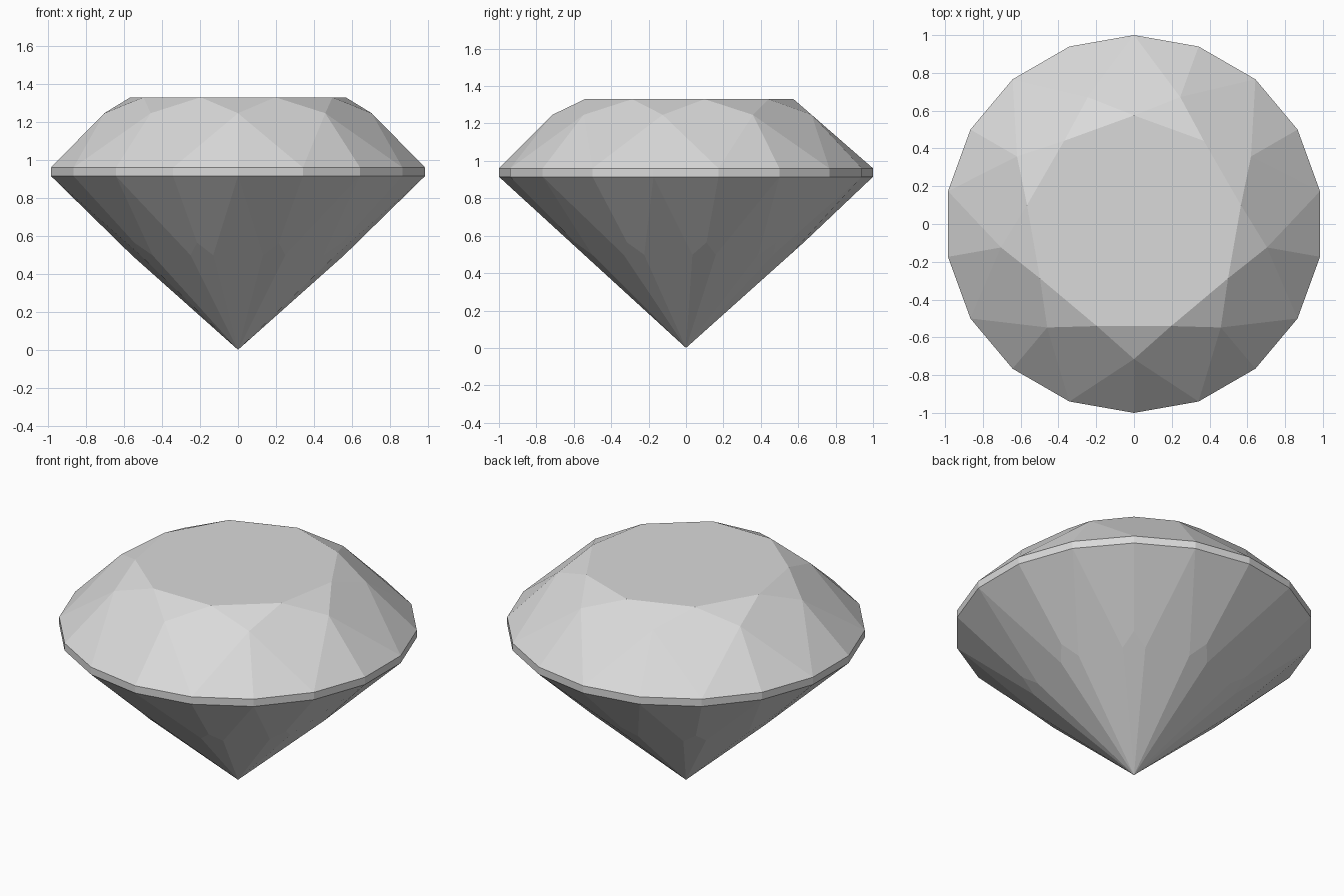
import bpy
import bmesh
from math import cos, sin, radians

cube = bpy.data.objects.get("Cube")
if cube:
    bpy.data.objects.remove(cube, do_unlink=True)

FOLD = 9                 # repeats around the stone
STEP = 360 / FOLD
HALF = STEP / 2
CUT = 6.5                # half angle of the narrow lower facets
GIRDLE_LOW, GIRDLE_HIGH, TABLE_Z = 0.915, 0.96, 1.33

bm = bmesh.new()


def ring(radius, z, offset=0.0):
    """One vertex per repeat, starting at the back and turned by offset degrees."""
    angles = [radians(90 + offset + i * STEP) for i in range(FOLD)]
    return [bm.verts.new((radius * cos(a), radius * sin(a), z)) for a in angles]


# Crown rings
table = ring(0.575, TABLE_Z)
star = ring(0.715, 1.246, HALF)

# Girdle rings, split into main and in-between corners
high_main, high_half = ring(1, GIRDLE_HIGH), ring(1, GIRDLE_HIGH, HALF)
low_main, low_half = ring(1, GIRDLE_LOW), ring(1, GIRDLE_LOW, HALF)

# Pavilion rings and the bottom point
tip = ring(0.63, 0.564)
side_a = ring(0.56, 0.498, CUT)
side_b = ring(0.56, 0.498, -CUT)
culet = bm.verts.new((0, 0, 0))

bm.faces.new(table)
for i in range(FOLD):
    n = (i + 1) % FOLD
    p = i - 1
    facets = [
        # Crown: star, kite and upper girdle facets
        (table[i], star[i], table[n]),
        (table[i], star[p], high_main[i], star[i]),
        (star[i], high_main[i], high_half[i]),
        (star[i], high_half[i], high_main[n]),
        # Girdle band
        (high_main[i], low_main[i], low_half[i], high_half[i]),
        (high_half[i], low_half[i], low_main[n], high_main[n]),
        # Pavilion: lower girdle facets, broad kite and narrow kite
        (low_main[i], tip[i], side_a[i], low_half[i]),
        (low_half[i], side_b[n], tip[n], low_main[n]),
        (low_half[i], side_a[i], culet, side_b[n]),
        (tip[i], side_b[i], culet, side_a[i]),
    ]
    for facet in facets:
        bm.faces.new(facet)

bmesh.ops.recalc_face_normals(bm, faces=bm.faces)
mesh = bpy.data.meshes.new("cut_gemstone")
bm.to_mesh(mesh)
bm.free()

# Single pale grey colour
grey = bpy.data.materials.new("pale_grey")
grey.use_nodes = True
colour = (0.7, 0.7, 0.7, 1)
grey.diffuse_color = colour
for node in grey.node_tree.nodes:
    if node.type == 'BSDF_PRINCIPLED':
        node.inputs["Base Color"].default_value = colour
mesh.materials.append(grey)

gem = bpy.data.objects.new("cut_gemstone", mesh)
bpy.context.collection.objects.link(gem)
